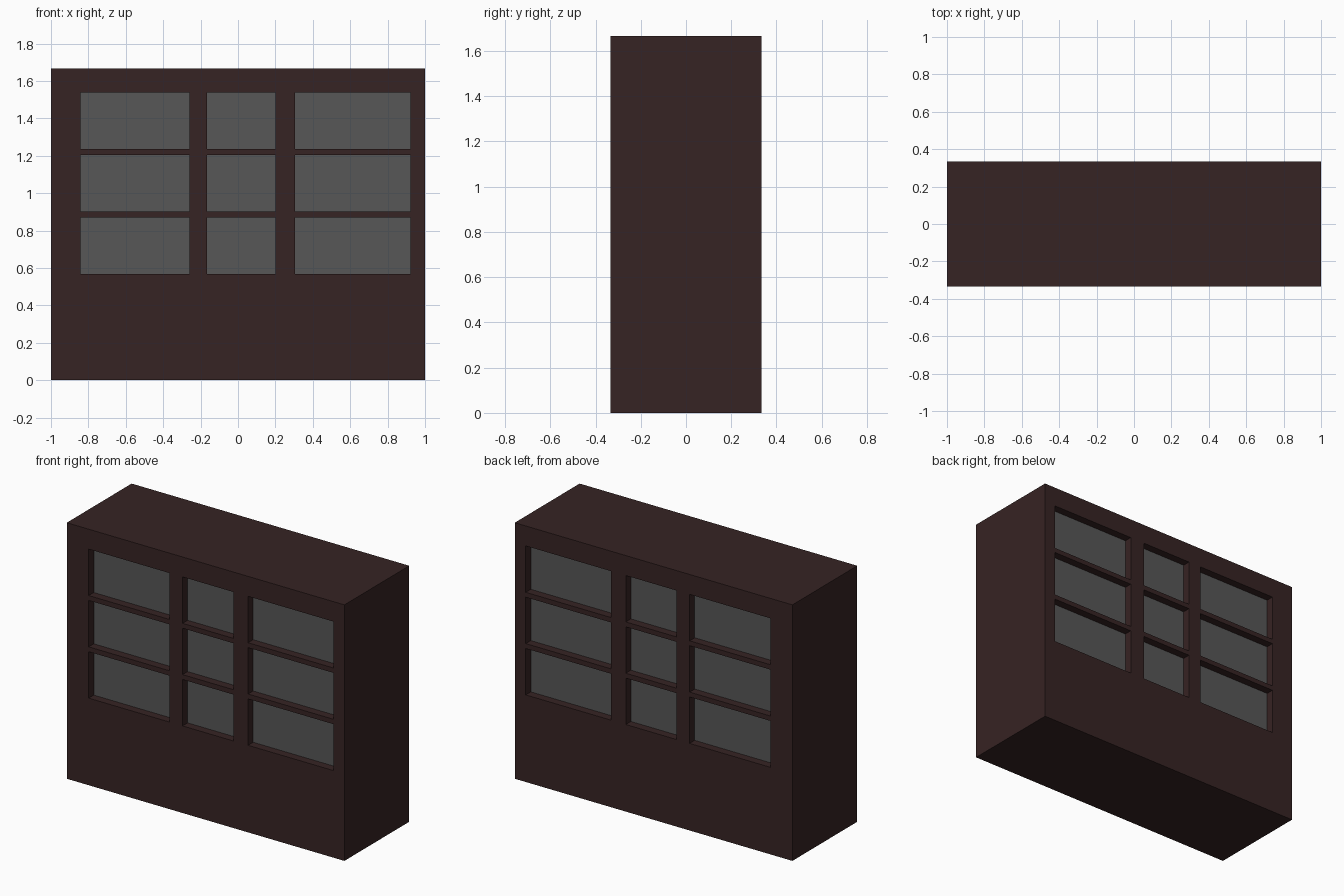
import bpy, bmesh
from mathutils import Vector

cube = bpy.data.objects.get("Cube")
if cube:
    bpy.data.objects.remove(cube, do_unlink=True)

WIDTH, DEPTH, HEIGHT = 2.0, 0.667, 1.667
RECESS = 0.052
COLUMNS = [(-0.842, -0.26), (-0.166, 0.2), (0.306, 0.921)]
ROWS = [(0.567 + i * 0.334, 0.869 + i * 0.334) for i in range(3)]


def material(name, color):
    mat = bpy.data.materials.new(name)
    mat.use_nodes = True
    mat.diffuse_color = color
    bsdf = next(n for n in mat.node_tree.nodes if n.type == 'BSDF_PRINCIPLED')
    bsdf.inputs["Base Color"].default_value = color
    return mat


def within(value, spans):
    return any(low < value < high for low, high in spans)


def cut(bm, axis, spans):
    """Slice the whole body at both ends of every span along an axis."""
    for span in spans:
        for value in span:
            bmesh.ops.bisect_plane(bm, geom=bm.verts[:] + bm.edges[:] + bm.faces[:],
                                   plane_co=axis * value, plane_no=axis)


# Solid body, sliced along the window edges
bm = bmesh.new()
bmesh.ops.create_cube(bm, size=1)
bmesh.ops.scale(bm, vec=(WIDTH, DEPTH, HEIGHT), verts=bm.verts)
bmesh.ops.translate(bm, vec=(0, 0, HEIGHT / 2), verts=bm.verts)
cut(bm, Vector((1, 0, 0)), COLUMNS)
cut(bm, Vector((0, 0, 1)), ROWS)
bm.normal_update()

# Window cells on the front and back, pushed inward to form glazed recesses
cells = []
for face in bm.faces:
    centre = face.calc_center_median()
    if abs(face.normal.y) > 0.9 and within(centre.x, COLUMNS) and within(centre.z, ROWS):
        cells.append(face)
panes = bmesh.ops.extrude_discrete_faces(bm, faces=cells)["faces"]
for pane in panes:
    pane.material_index = 1
    inward = -1 if pane.calc_center_median().y > 0 else 1
    bmesh.ops.translate(bm, vec=(0, inward * RECESS, 0), verts=pane.verts[:])
bmesh.ops.recalc_face_normals(bm, faces=bm.faces[:])

mesh = bpy.data.meshes.new("windowed_wall")
bm.to_mesh(mesh)
bm.free()
mesh.materials.append(material("dark brown wood", (0.037, 0.017, 0.017, 1)))
mesh.materials.append(material("grey glass", (0.095, 0.095, 0.095, 1)))
wall = bpy.data.objects.new("windowed_wall", mesh)
bpy.context.collection.objects.link(wall)
